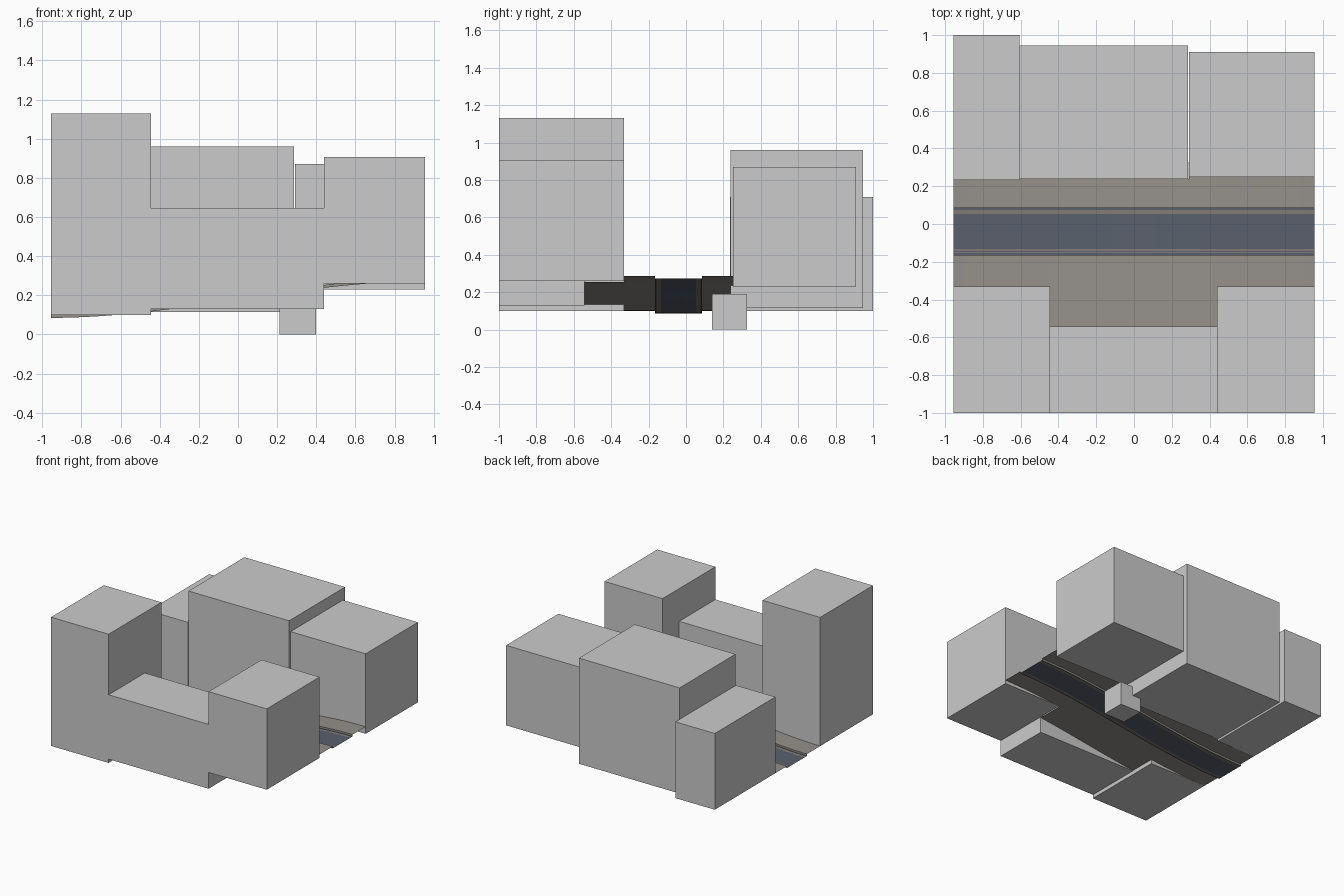
import bpy, bmesh

if "Cube" in bpy.data.objects:
    bpy.data.objects.remove(bpy.data.objects["Cube"])

X0, X1 = -0.955, 0.955


def material(name, rgb):
    m = bpy.data.materials.new(name)
    m.diffuse_color = (*rgb, 1)
    m.use_nodes = True
    m.node_tree.nodes["Principled BSDF"].inputs["Base Color"].default_value = m.diffuse_color
    return m


PAVING = material("paving", (0.30, 0.28, 0.26))
ASPHALT = material("asphalt", (0.10, 0.115, 0.15))
PAINT = material("line_paint", (0.40, 0.32, 0.20))


def box(name, x, y, z):
    bm = bmesh.new()
    bmesh.ops.create_cube(bm, size=1)
    for v in bm.verts:
        for i, (lo, hi) in enumerate((x, y, z)):
            v.co[i] = lo if v.co[i] < 0 else hi
    me = bpy.data.meshes.new(name)
    bm.to_mesh(me)
    bm.free()
    ob = bpy.data.objects.new(name, me)
    bpy.context.collection.objects.link(ob)


def height(x):
    # S-shaped slope from the low end to the high end
    t = (x - X0) / (X1 - X0)
    return 0.10 + 0.187 * t * t * (3 - 2 * t)


def strip(name, x, profile, mats, n=32):
    """Sweep a (y, dz) profile along the slope; mats gives one material per band."""
    bm = bmesh.new()
    used = list(dict.fromkeys(mats))
    rows = []
    for i in range(n + 1):
        px = x[0] + (x[1] - x[0]) * i / n
        rows.append([bm.verts.new((px, y, height(px) + dz)) for y, dz in profile])
    for a, b in zip(rows, rows[1:]):
        for j, m in enumerate(mats):
            f = bm.faces.new((a[j], b[j], b[j + 1], a[j + 1]))
            f.material_index = used.index(m)
    me = bpy.data.meshes.new(name)
    bm.to_mesh(me)
    bm.free()
    for m in used:
        me.materials.append(m)
    ob = bpy.data.objects.new(name, me)
    bpy.context.collection.objects.link(ob)


# Buildings along the back of the street
box("back_left_building", (X0, -0.607), (0.234, 1.0), (0.10, 0.71))
box("back_middle_building", (-0.605, 0.286), (0.238, 0.945), (0.115, 0.96))
box("back_right_building", (0.291, X1), (0.25, 0.91), (0.23, 0.87))

# Buildings along the front of the street
box("front_left_building", (X0, -0.445), (-1.0, -0.332), (0.10, 1.13))
box("front_middle_building", (-0.445, 0.44), (-1.0, -0.542), (0.13, 0.645))
box("front_right_building", (0.44, X1), (-1.0, -0.332), (0.26, 0.907))

# Small block under the back sidewalk
box("small_block", (0.213, 0.399), (0.14, 0.326), (0.0, 0.19))

# Sloped road with curbs and double lines on both sides
D = -0.015
half = [(-0.125, 0), (-0.125, D), (-0.112, D), (-0.107, D), (-0.101, D), (-0.096, D)]
offsets = half + [(-y, dz) for y, dz in reversed(half)]
bands = [PAVING, ASPHALT, PAINT, ASPHALT, PAINT]
strip("road", (X0, X1), [(y - 0.04, dz) for y, dz in offsets],
      bands + [ASPHALT] + bands[::-1])

# Sidewalks and the plaza in front of the low building
strip("front_sidewalk", (X0, X1), [(-0.332, 0), (-0.165, 0)], [PAVING])
strip("back_sidewalk", (X0, 0.291), [(0.085, 0), (0.238, 0)], [PAVING])
strip("back_sidewalk_right", (0.291, X1), [(0.085, 0), (0.25, 0)], [PAVING])
strip("plaza", (-0.445, 0.44), [(-0.542, 0), (-0.332, 0)], [PAVING])
